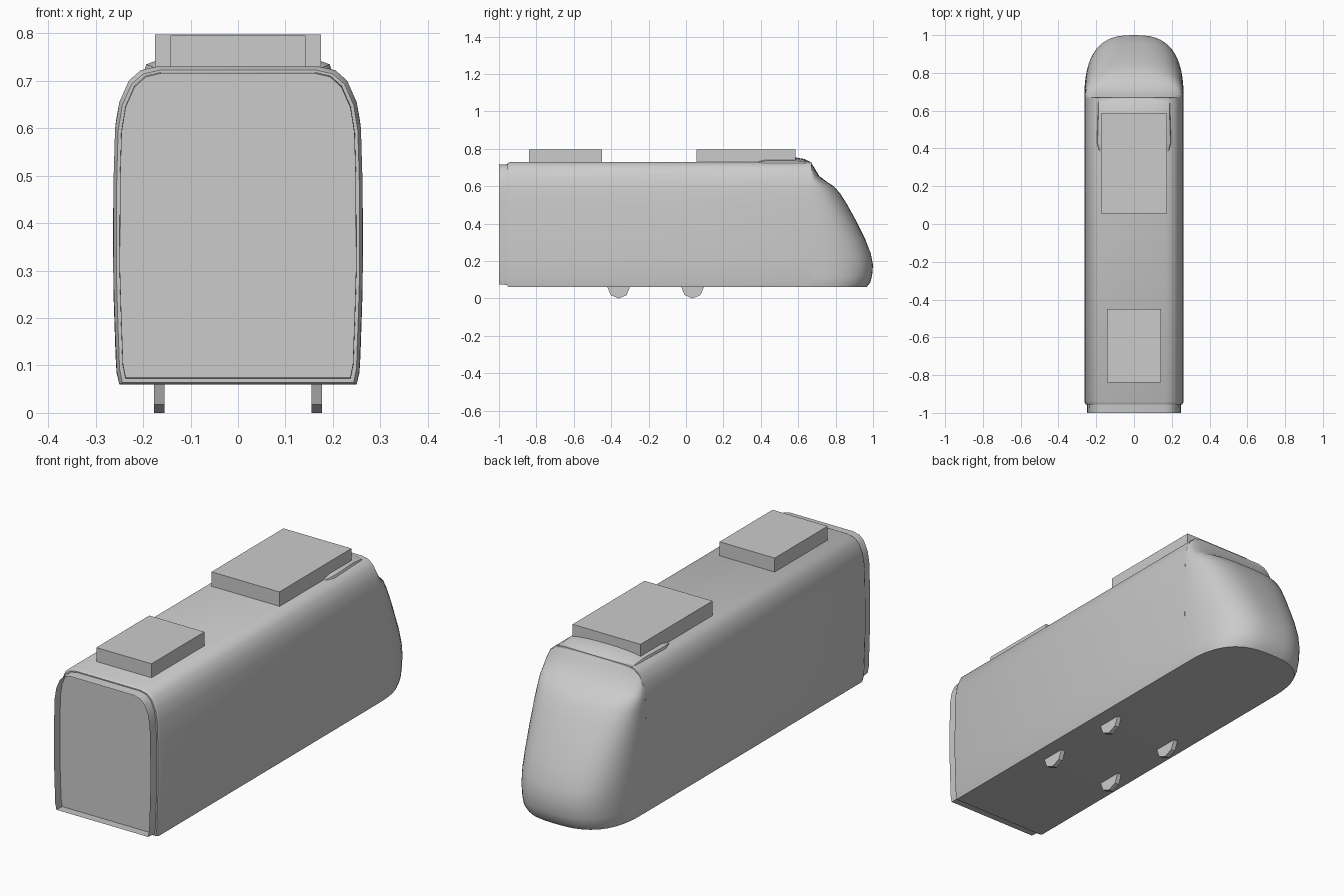
import bpy, bmesh, math

cube = bpy.data.objects.get("Cube")
if cube:
    bpy.data.objects.remove(cube, do_unlink=True)

# Single grey paint
grey = bpy.data.materials.new("plain_grey")
grey.use_nodes = True
colour = (0.6, 0.6, 0.6, 1)
grey.diffuse_color = colour
grey.node_tree.nodes["Principled BSDF"].inputs["Base Color"].default_value = colour

# Half cross-section of the carriage: (half width, height)
SECTION = [(0.25, 0.06), (0.256, 0.09), (0.26, 0.2), (0.263, 0.3), (0.262, 0.5),
           (0.259, 0.6), (0.25, 0.655), (0.23, 0.7), (0.205, 0.722), (0.17, 0.73)]


def finish(name, bm, smooth=True):
    bmesh.ops.remove_doubles(bm, verts=bm.verts, dist=0.0005)
    bmesh.ops.recalc_face_normals(bm, faces=bm.faces)
    mesh = bpy.data.meshes.new(name)
    bm.to_mesh(mesh)
    bm.free()
    mesh.materials.append(grey)
    obj = bpy.data.objects.new(name, mesh)
    bpy.context.collection.objects.link(obj)
    if smooth:
        bpy.ops.object.select_all(action='DESELECT')
        obj.select_set(True)
        bpy.context.view_layer.objects.active = obj
        bpy.ops.object.shade_smooth_by_angle(angle=math.radians(35))
    return obj


def loft(name, rings, closed=True, caps=()):
    """Skin a list of point rings; caps lists the ring indices to fill."""
    bm = bmesh.new()
    rows = [[bm.verts.new(p) for p in ring] for ring in rings]
    n = len(rows[0])
    for a, b in zip(rows, rows[1:]):
        for i in range(n if closed else n - 1):
            j = (i + 1) % n
            bm.faces.new((a[i], a[j], b[j], b[i]))
    for i in caps:
        bm.faces.new(rows[i])
    return finish(name, bm)


def section_ring(y, sx=1.0, low=0.06, high=0.73):
    half = [(x * sx, low + (z - 0.06) / 0.67 * (high - low)) for x, z in SECTION]
    return [(x, y, z) for x, z in half] + [(-x, y, z) for x, z in reversed(half)]


def box(name, x, y0, y1, z0, z1):
    bm = bmesh.new()
    bmesh.ops.create_cube(bm, size=1)
    for v in bm.verts:
        v.co = (v.co.x * 2 * x, (y0 + y1) / 2 + v.co.y * (y1 - y0),
                (z0 + z1) / 2 + v.co.z * (z1 - z0))
    return finish(name, bm, smooth=False)


# Carriage body with a narrow bevel around the end panel
loft("carriage_body", [section_ring(-0.955, 0.975, 0.064, 0.722),
                       section_ring(-0.94), section_ring(0.67)], caps=(0, 2))

# Open gangway collar around the end panel
loft("gangway_collar", [section_ring(-1.0, 0.945, 0.075, 0.715),
                        section_ring(-0.95, 0.95, 0.072, 0.718)])

# Rounded nose: stacked plan curves, each (height, half width, furthest y)
NOSE = [(0.06, 0.25, 0.965), (0.085, 0.256, 0.985), (0.12, 0.258, 0.995),
        (0.18, 0.26, 1.0), (0.24, 0.262, 0.988), (0.32, 0.263, 0.957),
        (0.42, 0.263, 0.907), (0.5, 0.262, 0.863), (0.56, 0.26, 0.825),
        (0.6, 0.259, 0.79), (0.622, 0.256, 0.755), (0.655, 0.25, 0.712),
        (0.7, 0.23, 0.685), (0.728, 0.19, 0.668)]
STEPS = 28
POWER = 2 / 2.7
nose_rings = []
for z, w, tip in NOSE:
    ring = []
    for i in range(STEPS + 1):
        a = math.pi * i / STEPS
        c, s = math.cos(a), math.sin(a)
        ring.append((math.copysign(w * abs(c) ** POWER, c),
                     0.665 + (tip - 0.665) * max(s, 0) ** POWER, z))
    nose_rings.append(ring)
loft("nose", nose_rings, closed=False, caps=(0, -1))

# Low fairing on the roof behind the nose: (y, half width, crest height)
FAIRING = [(0.36, 0.165, 0.726), (0.39, 0.19, 0.745), (0.43, 0.2, 0.753),
           (0.58, 0.195, 0.755), (0.635, 0.195, 0.745), (0.67, 0.19, 0.728)]
rings = []
for y, w, top in FAIRING:
    rings.append([(w * math.cos(math.pi * i / 12), y,
                   0.715 + (top - 0.715) * math.sin(math.pi * i / 12) ** 0.5)
                  for i in range(13)])
loft("roof_fairing", rings, closed=False, caps=(0, -1))

# Roof equipment boxes
box("rear_roof_unit", 0.142, -0.84, -0.45, 0.725, 0.795)
box("front_roof_unit", 0.175, 0.055, 0.585, 0.72, 0.797)

# Four thin wheels, half sunk into the floor
for y, end in ((-0.36, "rear"), (0.035, "front")):
    for side, label in ((1, "left"), (-1, "right")):
        rings = [[(side * x, y + 0.06 * math.sin(k * math.pi / 4),
                   0.06 - 0.06 * math.cos(k * math.pi / 4)) for k in range(8)]
                 for x in (0.155, 0.177)]
        loft(f"{end}_{label}_wheel", rings, caps=(0, 1))
